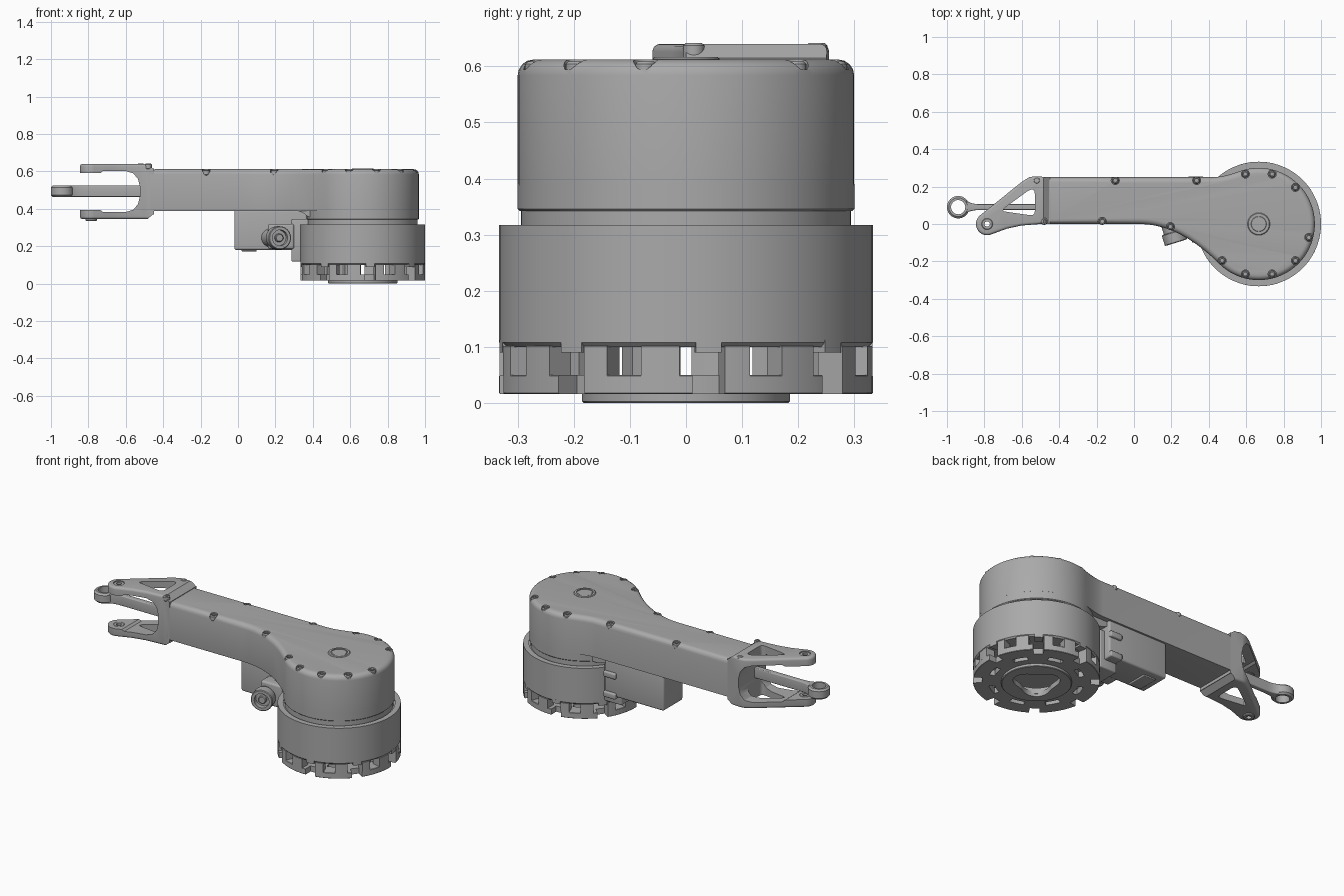
import bpy, bmesh
from math import sin, cos, pi, radians
from mathutils import Vector, Matrix

if "Cube" in bpy.data.objects:
    bpy.data.objects.remove(bpy.data.objects["Cube"], do_unlink=True)

GREY = bpy.data.materials.new("machined grey")
GREY.use_nodes = True
GREY.diffuse_color = (0.4, 0.4, 0.4, 1)
GREY.node_tree.nodes["Principled BSDF"].inputs["Base Color"].default_value = (0.4, 0.4, 0.4, 1)

HUB = Vector((0.667, 0, 0))   # joint axis
PIN = Vector((-0.785, 0, 0))  # fork pin axis
EYE = Vector((-0.94, 0.09, 0))  # rod eye axis
MID = 0.4925                  # fork mid height


def finish(name, bm):
    bmesh.ops.recalc_face_normals(bm, faces=bm.faces)
    mesh = bpy.data.meshes.new(name)
    bm.to_mesh(mesh)
    bm.free()
    mesh.materials.append(GREY)
    obj = bpy.data.objects.new(name, mesh)
    bpy.context.collection.objects.link(obj)
    activate(obj)
    bpy.ops.object.shade_smooth_by_angle(angle=radians(32))
    return obj


def activate(obj):
    bpy.ops.object.select_all(action='DESELECT')
    obj.select_set(True)
    bpy.context.view_layer.objects.active = obj


def prism(name, outlines, lo, hi, along_y=False, bevels=()):
    """Extrude outlines; bevels holds (rule on edge centre, width)."""
    bm = bmesh.new()
    for pts in outlines:
        place = (lambda u, v: (u, lo, v)) if along_y else (lambda u, v: (u, v, lo))
        face = bm.faces.new([bm.verts.new(place(*p)) for p in pts])
        new = bmesh.ops.extrude_face_region(bm, geom=[face])["geom"]
        step = (0, hi - lo, 0) if along_y else (0, 0, hi - lo)
        bmesh.ops.translate(bm, vec=step, verts=[g for g in new if isinstance(g, bmesh.types.BMVert)])
    for rule, width in bevels:
        edges = [e for e in bm.edges if rule(e.verts[0].co) and rule(e.verts[1].co)]
        bmesh.ops.bevel(bm, geom=edges, offset=width, segments=4, profile=0.5,
                        affect='EDGES', clamp_overlap=True)
    return finish(name, bm)


def lathe(name, profile, centre, steps=72):
    """Turn a closed (radius, height) profile around a vertical axis."""
    bm = bmesh.new()
    vs = [bm.verts.new((r, 0, z)) for r, z in profile]
    es = [bm.edges.new((vs[i - 1], vs[i])) for i in range(len(vs))]
    bmesh.ops.spin(bm, geom=vs + es, axis=(0, 0, 1), cent=(0, 0, 0), angle=2 * pi, steps=steps)
    bmesh.ops.remove_doubles(bm, verts=bm.verts, dist=1e-5)
    bmesh.ops.translate(bm, vec=centre, verts=bm.verts)
    return finish(name, bm)


def ring(name, centre, r0, r1, z0, z1, c=0.004, steps=40):
    return lathe(name, [(r0, z0), (r1 - c, z0), (r1, z0 + c), (r1, z1 - c), (r1 - c, z1), (r0, z1)], centre, steps)


def block(name, lo, hi, bevel=0.01):
    return prism(name, [[(lo[0], lo[1]), (hi[0], lo[1]), (hi[0], hi[1]), (lo[0], hi[1])]],
                 lo[2], hi[2], bevels=[(lambda co: True, bevel)])


def combine(obj, tool, operation='DIFFERENCE'):
    mod = obj.modifiers.new("cut", 'BOOLEAN')
    mod.operation, mod.object, mod.solver = operation, tool, 'EXACT'
    activate(obj)
    bpy.ops.object.modifier_apply(modifier=mod.name)
    bpy.data.objects.remove(tool, do_unlink=True)
    activate(obj)
    bpy.ops.object.shade_smooth_by_angle(angle=radians(32))


def arc(c, r, a0, a1, n):
    return [(c[0] + r * cos(radians(a0 + (a1 - a0) * i / n)),
             c[1] + r * sin(radians(a0 + (a1 - a0) * i / n))) for i in range(n + 1)]


def curve(a, b, c, n=10):
    pts = []
    for i in range(n + 1):
        t = i / n
        pts.append(tuple((1 - t) ** 2 * p + 2 * t * (1 - t) * q + t * t * r for p, q, r in zip(a, b, c)))
    return pts


def sectors(r0, r1, a0, a1):
    """Eight equal ring segments around the hub."""
    return [arc(HUB, r1, a0 + k * 45, a1 + k * 45, 5) + arc(HUB, r0, a1 + k * 45, a0 + k * 45, 5)
            for k in range(8)]


# Arm shell: straight beam blending into the round joint housing
rim = arc(HUB, 0.3, 110, -135, 56)
outline = ([(-0.47, 0), (-0.47, 0.25)] + curve((0.42, 0.25), (0.474, 0.25), rim[0], 6) + rim[1:-1]
           + curve(rim[-1], (0.243, 0), (0.03, 0)))
arm = prism("arm_shell", [outline], 0.388, 0.612,
            bevels=[(lambda co: co.z > 0.6, 0.028), (lambda co: co.z < 0.39 and co.x < 0.36, 0.012)])
lathe("housing_skirt", [(0.2, 0.342), (0.296, 0.342), (0.3, 0.346), (0.3, 0.39), (0.2, 0.39)], HUB)
flare = [(0.31, 0.392), (0.345, 0.38), (0.375, 0.358), (0.42, 0.343), (0.55, 0.343), (0.55, 0.392)]
prism("housing_fillet", [flare], -0.1, 0.22, along_y=True)
ring("cap_ring", HUB, 0.045, 0.06, 0.6, 0.617)
ring("cap_disc", HUB, 0, 0.043, 0.6, 0.614)

# Cover screws sunk into the rounded top edge
spots = [(-0.1, 0.233), (0.335, 0.233), (0.195, -0.014), (-0.17, 0.014)]
spots += [(HUB.x + 0.277 * cos(radians(a)), 0.277 * sin(radians(a)))
          for a in (105, 75, 45, -15, -45, -75, -105, -135)]
pockets = prism("screw_pockets", [arc((x, y), 0.022, 0, 337.5, 15) for x, y in spots], 0.594, 0.7)
combine(arm, pockets)
spots += [(-0.52, 0.233), (-0.48, 0.014)]
for x, y in spots:
    top = 0.609 if x > -0.45 else 0.642
    ring("cover_screw", Vector((x, y, 0)), 0.009, 0.019, top - 0.03, top, 0.005, 16)

# Fork: plan shape crossed with the side shape, then pierced
plan = ([(-0.45, 0), (-0.45, 0.25), (-0.53, 0.255), (-0.56, 0.25), (-0.6, 0.225)]
        + arc(PIN, 0.06, 130, 285, 16) + [(-0.68, -0.025), (-0.6, -0.008), (-0.5, 0)])
fork = prism("fork", [plan], 0.345, 0.64,
             bevels=[(lambda co: co.z > 0.63, 0.014), (lambda co: co.z < 0.35, 0.014)])
upper = [(-0.43, 0.612), (-0.455, 0.615), (-0.485, 0.64), (-0.5, 0.65), (-0.86, 0.65), (-0.86, 0.592),
         (-0.735, 0.592), (-0.722, 0.602), (-0.6, 0.602), (-0.56, 0.59), (-0.535, 0.56), (-0.525, 0.52)]
side = upper + [(x, 2 * MID - z) for x, z in reversed(upper)]
combine(fork, prism("side_shape", [side], -0.2, 0.4, along_y=True), 'INTERSECT')
window = (curve((-0.68, 0.065), (-0.72, 0.068), (-0.68, 0.095), 4)
          + curve((-0.57, 0.175), (-0.53, 0.2), (-0.53, 0.16), 4)
          + curve((-0.53, 0.07), (-0.53, 0.045), (-0.555, 0.047), 4))
combine(fork, prism("window_shape", [window], 0.3, 0.7))
combine(fork, prism("pin_hole", [arc(PIN, 0.03, 0, 348.75, 31)], 0.3, 0.7))
ring("upper_pin_bush", PIN, 0.014, 0.031, 0.592, 0.636)
ring("lower_pin_head", PIN, 0.014, 0.031, 0.335, 0.394)

# Push rod with its eye
ring("rod_eye", EYE, 0.038, 0.06, 0.464, 0.525, 0.01)
rod = curve((-0.895, 0.125), (-0.87, 0.105), (-0.82, 0.106), 5) + [(-0.51, 0.106), (-0.51, 0.075)] \
    + curve((-0.82, 0.075), (-0.87, 0.075), (-0.895, 0.06), 5)
prism("rod_bar", [rod], 0.464, 0.525, bevels=[(lambda co: co.z > 0.52, 0.006), (lambda co: co.z < 0.47, 0.006)])

# Base drum with a flat shoulder and a thin collar under the housing
lathe("base_drum", [(0, 0.1), (0.325, 0.1), (0.333, 0.108), (0.333, 0.317), (0.302, 0.317),
                    (0.302, 0.31), (0.294, 0.31), (0.294, 0.345), (0, 0.345)], HUB)
prism("drum_tabs", sectors(0.29, 0.333, 3, 11), 0.09, 0.112)

# Slotted mounting ring held on posts
foot = ring("mounting_ring", HUB, 0.13, 0.333, 0.016, 0.05, 0.002, 72)
combine(foot, prism("rim_notches", sectors(0.285, 0.36, 2, 12), 0, 0.07))
combine(foot, prism("arc_slots", sectors(0.225, 0.255, 20, 39), 0, 0.07))
prism("wide_posts", sectors(0.28, 0.333, -14, -2), 0.048, 0.102)
prism("narrow_posts", sectors(0.28, 0.333, 12, 20), 0.048, 0.102)

# Hub flange with a three-lobed opening
lobes = [(HUB.x + r * cos(t), r * sin(t)) for t in [i * pi / 30 for i in range(60)]
         for r in [0.115 + 0.018 * cos(3 * t + 0.5)]]
flange = ring("hub_flange", HUB, 0, 0.185, 0, 0.03, 0.003, 60)
combine(flange, prism("lobe_shape", [lobes], -0.05, 0.06))
for k in range(6):
    a = radians(60 * k + 15)
    ring("flange_screw", HUB + Vector((0.16 * cos(a), 0.16 * sin(a), 0)), 0.005, 0.012, 0, 0.01, 0.002, 12)

# Electronics box under the arm, with bracket
block("box_body", (-0.02, 0.055, 0.18), (0.37, 0.24, 0.395), 0.012)
block("box_foot", (0.02, 0.075, 0.172), (0.1, 0.2, 0.19), 0.004)
block("box_bracket", (0.285, -0.01, 0.118), (0.4, 0.2, 0.345), 0.008)
for z in (0.17, 0.29):
    block("bracket_lug", (0.29, 0.19, z), (0.37, 0.255, z + 0.035), 0.008)

# Cable connector pointing out of the box front, slightly turned
turn = Matrix.Translation((0.225, -0.1, 0.245)) @ Matrix.Rotation(radians(17), 4, 'Z') @ Matrix.Rotation(radians(90), 4, 'X')
for name, r0, r1, z0, z1 in (("connector_shell", 0.042, 0.062, -0.06, 0),
                             ("connector_collar", 0, 0.05, -0.2, -0.03),
                             ("connector_core", 0, 0.022, -0.04, -0.008)):
    ring(name, Vector(), r0, r1, z0, z1).matrix_world = turn
block("connector_seat", (0.16, -0.02, 0.185), (0.3, 0.08, 0.32), 0.012)
